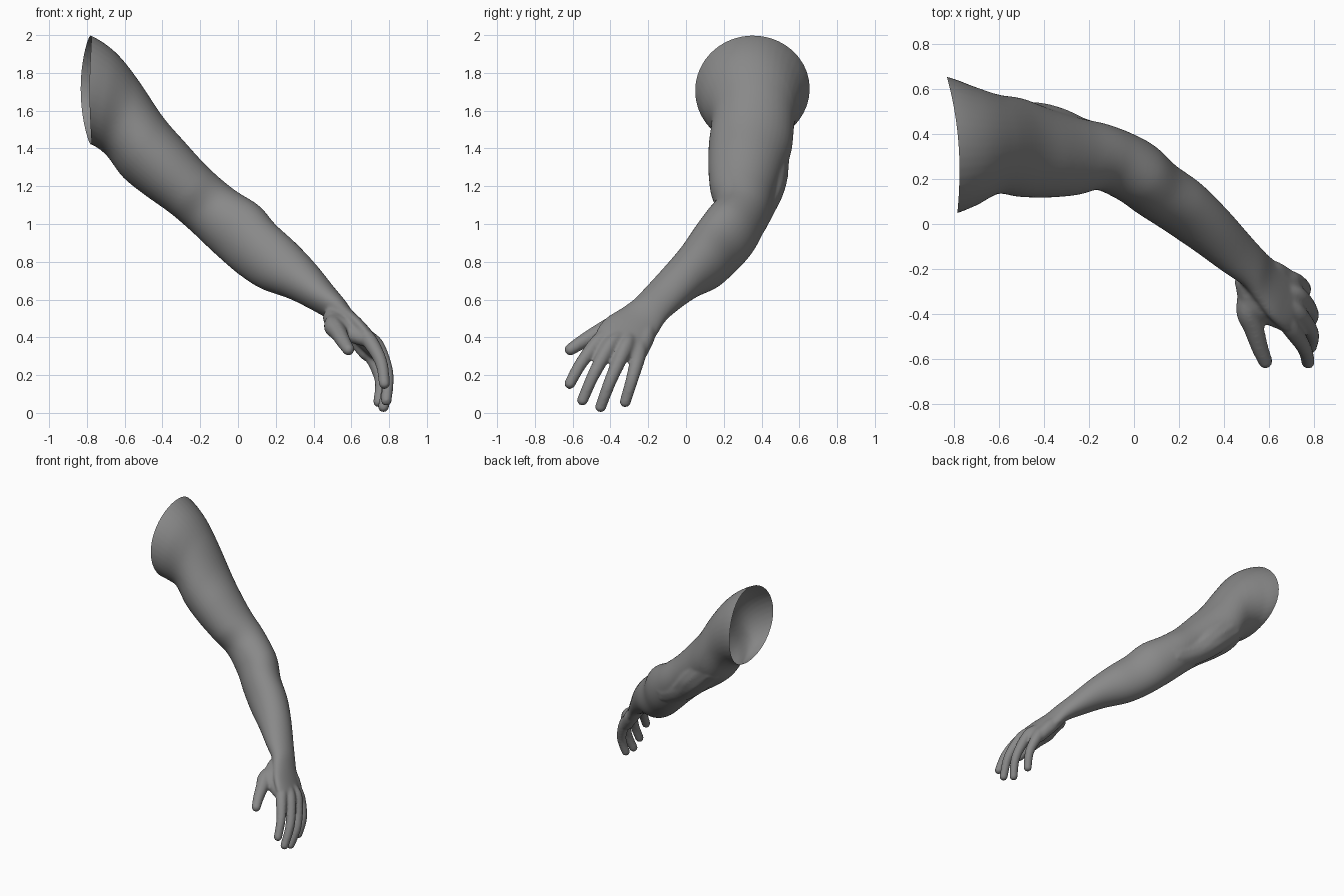
import bpy, bmesh, math
from mathutils import Vector, Matrix

cube = bpy.data.objects.get("Cube")
if cube:
    bpy.data.objects.remove(cube, do_unlink=True)

skin = bpy.data.materials.new("grey_skin")
skin.use_nodes = True
grey = (0.25, 0.25, 0.25, 1)
skin.diffuse_color = grey
skin.node_tree.nodes["Principled BSDF"].inputs["Base Color"].default_value = grey


def spline(rows, steps):
    """Smooth Catmull-Rom interpolation of rows of any width."""
    out = []
    for i in range(len(rows) - 1):
        p0, p1 = rows[max(i - 1, 0)], rows[i]
        p2, p3 = rows[i + 1], rows[min(i + 2, len(rows) - 1)]
        for s in range(steps):
            t = s / steps
            out.append([b + 0.5 * t * (c - a + t * (2*a - 5*b + 4*c - d + t * (3*(b - c) + d - a)))
                        for a, b, c, d in zip(p0, p1, p2, p3)])
    return out + [list(rows[-1])]


def loft(bm, rows, sides=40):
    """Closed skin over ellipses: x, y, z, height, width, lean, yaw, roll."""
    rings = []
    for x, y, z, a, b, lean, yaw, roll in spline(rows, 8):
        rot = (Matrix.Rotation(math.radians(yaw), 3, 'Z')
               @ Matrix.Rotation(math.radians(lean), 3, 'Y')
               @ Matrix.Rotation(math.radians(roll), 3, 'X'))
        ring = []
        for k in range(sides):
            t = math.tau * k / sides
            ring.append(bm.verts.new(Vector((x, y, z)) + rot @ Vector((0, b * math.cos(t), a * math.sin(t)))))
        rings.append(ring)
    for r, q in zip(rings, rings[1:]):
        for k in range(sides):
            n = (k + 1) % sides
            bm.faces.new((r[k], r[n], q[n], q[k]))
    bm.faces.new(rings[0][::-1])
    bm.faces.new(rings[-1])


def tube(bm, rows):
    """Round-ended tapering tube of close-set balls: x, y, z, radius."""
    for x, y, z, r in spline(rows, 9):
        bmesh.ops.create_icosphere(bm, subdivisions=2, radius=r, matrix=Matrix.Translation((x, y, z)))


bm = bmesh.new()

# Shoulder, upper arm, elbow, forearm, wrist and palm
loft(bm, [
    (-0.90, 0.345, 1.73, 0.29, 0.32, 0, 0, 0),
    (-0.795, 0.345, 1.715, 0.289, 0.309, 0, 0, 0),
    (-0.70, 0.345, 1.66, 0.262, 0.267, 9, 0, 0),
    (-0.61, 0.355, 1.56, 0.218, 0.222, 22, 0, 0),
    (-0.505, 0.34, 1.41, 0.192, 0.22, 33, 0, -6),
    (-0.39, 0.317, 1.295, 0.175, 0.20, 39, 0, -8),
    (-0.255, 0.30, 1.175, 0.157, 0.172, 42, -5, -6),
    (-0.135, 0.295, 1.073, 0.159, 0.147, 46, -18, 0),
    (0.0, 0.235, 0.965, 0.176, 0.145, 39, -32, 0),
    (0.10, 0.155, 0.867, 0.168, 0.136, 34, -38, 0),
    (0.21, 0.08, 0.782, 0.153, 0.132, 33, -38, -8),
    (0.335, -0.022, 0.70, 0.116, 0.118, 33, -38, -20),
    (0.45, -0.125, 0.608, 0.083, 0.107, 33, -38, -30),
    (0.525, -0.19, 0.545, 0.064, 0.103, 33, -38, -38),
    (0.575, -0.245, 0.487, 0.054, 0.118, 35, -40, -42),
    (0.64, -0.31, 0.427, 0.048, 0.138, 38, -41, -42),
    (0.695, -0.353, 0.37, 0.044, 0.138, 45, -42, -41),
    (0.725, -0.37, 0.325, 0.032, 0.118, 55, -42, -40)])

# Back of the upper arm, running down to the elbow point
tube(bm, [(-0.52, 0.43, 1.36, 0.12), (-0.38, 0.42, 1.22, 0.115), (-0.25, 0.38, 1.10, 0.10),
          (-0.10, 0.325, 1.02, 0.112)])

# Heel of the palm on the little finger side
tube(bm, [(0.56, -0.205, 0.475, 0.05), (0.62, -0.215, 0.405, 0.053), (0.685, -0.25, 0.32, 0.047)])

# Ball of the thumb and the web to the first knuckle
tube(bm, [(0.50, -0.26, 0.505, 0.053), (0.535, -0.36, 0.46, 0.06), (0.60, -0.40, 0.42, 0.05),
          (0.68, -0.44, 0.39, 0.043)])

# Fingers, from inside the palm to the tip
for knuckle, middle, tip in (
        ((0.69, -0.45, 0.39), (0.757, -0.55, 0.27), (0.775, -0.615, 0.155)),
        ((0.73, -0.40, 0.36), (0.79, -0.485, 0.21), (0.785, -0.548, 0.067)),
        ((0.735, -0.325, 0.34), (0.79, -0.40, 0.17), (0.77, -0.452, 0.032)),
        ((0.70, -0.25, 0.32), (0.755, -0.285, 0.18), (0.745, -0.322, 0.058))):
    root = Vector(knuckle).lerp(Vector((0.58, -0.26, 0.47)), 0.5)
    tube(bm, [(*root, 0.037), (*knuckle, 0.043), (*middle, 0.035), (*tip, 0.031)])

# Thumb
tube(bm, [(0.53, -0.27, 0.49, 0.055), (0.508, -0.38, 0.46, 0.056), (0.532, -0.46, 0.425, 0.047),
          (0.56, -0.55, 0.375, 0.039), (0.585, -0.612, 0.335, 0.033)])

mesh = bpy.data.meshes.new("arm")
bm.to_mesh(mesh)
bm.free()
arm = bpy.data.objects.new("arm", mesh)
bpy.context.collection.objects.link(arm)
bpy.context.view_layer.objects.active = arm
arm.select_set(True)

# Fuse the parts into one smooth skin
remesh = arm.modifiers.new("fuse", 'REMESH')
remesh.mode = 'VOXEL'
remesh.voxel_size = 0.009
soften = arm.modifiers.new("soften", 'SMOOTH')
soften.factor = 0.5
soften.iterations = 8
for name in ("fuse", "soften"):
    bpy.ops.object.modifier_apply(modifier=name)

# Cut the shoulder open along a slightly curved rim
bm = bmesh.new()
bm.from_mesh(arm.data)
bmesh.ops.bisect_plane(bm, geom=bm.verts[:] + bm.edges[:] + bm.faces[:], plane_co=(-0.78, 0.345, 1.7),
                       plane_no=(1, 0.067, 0), clear_inner=True)
for v in bm.verts:
    pull = min(max((-0.6 - v.co.x) / 0.18, 0), 1)
    v.co.x -= 0.03 * pull * ((v.co.y - 0.345) / 0.3) ** 2
bm.to_mesh(arm.data)
bm.free()

arm.data.materials.clear()
arm.data.materials.append(skin)
bpy.ops.object.shade_smooth()
